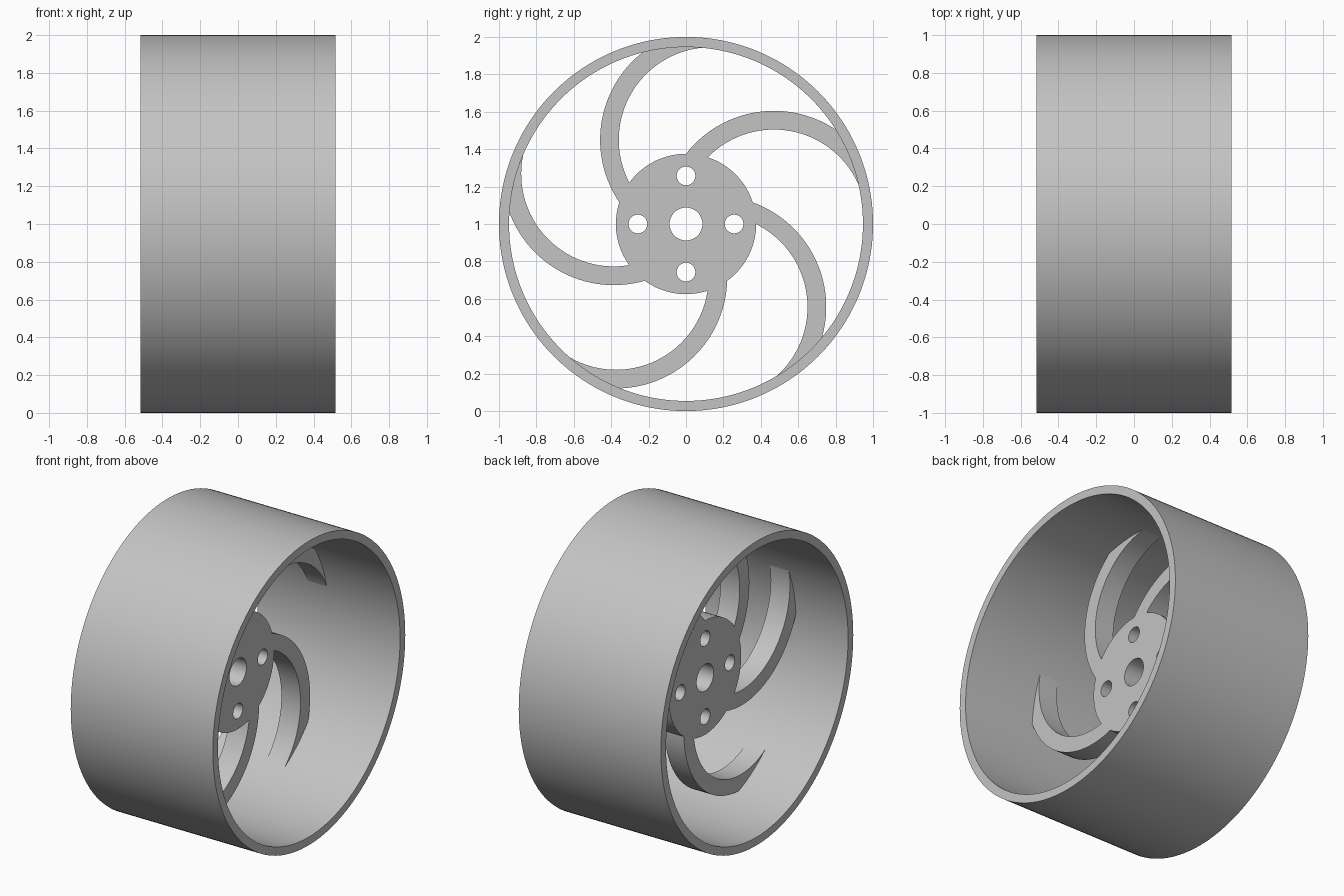
import bpy, bmesh
from math import radians, pi, cos, sin, acos, atan2, hypot

cube = bpy.data.objects.get("Cube")
if cube:
    bpy.data.objects.remove(cube, do_unlink=True)

RIM_OUT, RIM_IN, RIM_HALF = 1.0, 0.946, 0.517
HUB_R, DISC_BACK, DISC_FRONT = 0.375, -0.139, 0.0
SPOKES = 5
ARC_Y, ARC_Z = 0.47, 0.01          # centre shared by both edges of a spoke
ARC_OUT, ARC_IN = 0.595, 0.495

grey = bpy.data.materials.new("light_grey")
grey.use_nodes = True
colour = (0.55, 0.55, 0.55, 1)
grey.diffuse_color = colour
grey.node_tree.nodes["Principled BSDF"].inputs["Base Color"].default_value = colour


def arc(cx, cy, r, start, end, n):
    """Points along an arc, both ends included."""
    angles = [start + (end - start) * i / n for i in range(n + 1)]
    return [(cx + r * cos(a), cy + r * sin(a)) for a in angles]


def circle(cx, cy, r, n):
    return arc(cx, cy, r, 0, 2 * pi, n)[:-1]


def plate(name, loops, back, front):
    """Extrude closed loops (the first outside, the rest holes) along x."""
    curve = bpy.data.curves.new(name, "CURVE")
    curve.dimensions = "2D"
    curve.fill_mode = "BOTH"
    curve.extrude = (front - back) / 2
    for loop in loops:
        spline = curve.splines.new("POLY")
        spline.points.add(len(loop) - 1)
        for point, (x, y) in zip(spline.points, loop):
            point.co = (x, y, 0, 1)
        spline.use_cyclic_u = True
    helper = bpy.data.objects.new(name + "_outline", curve)
    bpy.context.collection.objects.link(helper)
    bpy.context.view_layer.update()
    deps = bpy.context.evaluated_depsgraph_get()
    mesh = bpy.data.meshes.new_from_object(helper.evaluated_get(deps))
    bpy.data.objects.remove(helper, do_unlink=True)

    bm = bmesh.new()
    bm.from_mesh(mesh)
    bmesh.ops.remove_doubles(bm, verts=bm.verts, dist=0.0001)
    bmesh.ops.recalc_face_normals(bm, faces=bm.faces)
    bm.to_mesh(mesh)
    bm.free()
    mesh.materials.clear()
    mesh.materials.append(grey)

    obj = bpy.data.objects.new(name, mesh)
    bpy.context.collection.objects.link(obj)
    obj.rotation_euler = (radians(90), 0, radians(90))
    obj.location = ((front + back) / 2, 0, 1)
    bpy.ops.object.select_all(action="DESELECT")
    obj.select_set(True)
    bpy.context.view_layer.objects.active = obj
    bpy.ops.object.shade_smooth_by_angle(angle=radians(30))
    return obj


def crossing(arc_r, r):
    """Angle on a spoke arc where it meets the circle of radius r."""
    d = hypot(ARC_Y, ARC_Z)
    return atan2(ARC_Z, ARC_Y) + acos((r * r - d * d - arc_r ** 2) / (2 * d * arc_r))


def polar(p):
    return atan2(p[1], p[0])


# Rim: a wide thin-walled tube
plate("rim", [circle(0, 0, RIM_OUT, 160), circle(0, 0, RIM_IN, 160)], -RIM_HALF, RIM_HALF)

# One fifth of the centre disc: curved spoke, then hub edge to the next spoke
seat = RIM_IN + 0.01
step = 2 * pi / SPOKES
outer = arc(ARC_Y, ARC_Z, ARC_OUT, crossing(ARC_OUT, HUB_R), crossing(ARC_OUT, seat), 28)
inner = arc(ARC_Y, ARC_Z, ARC_IN, crossing(ARC_IN, seat), crossing(ARC_IN, HUB_R), 32)
tip = arc(0, 0, seat, polar(outer[-1]), polar(inner[0]), 10)[1:-1]
edge = arc(0, 0, HUB_R, polar(inner[-1]), polar(outer[0]) - step, 20)[1:-1]
sector = outer + tip + inner + edge

# Repeat clockwise around the axle
outline = []
for k in range(SPOKES):
    c, s = cos(-k * step), sin(-k * step)
    outline += [(x * c - y * s, x * s + y * c) for x, y in sector]

# Axle hole and four bolt holes
holes = [circle(0, 0, 0.088, 48)]
for k in range(4):
    a = k * pi / 2
    holes.append(circle(0.257 * cos(a), 0.257 * sin(a), 0.05, 32))

plate("hub_and_spokes", [outline] + holes, DISC_BACK, DISC_FRONT)
